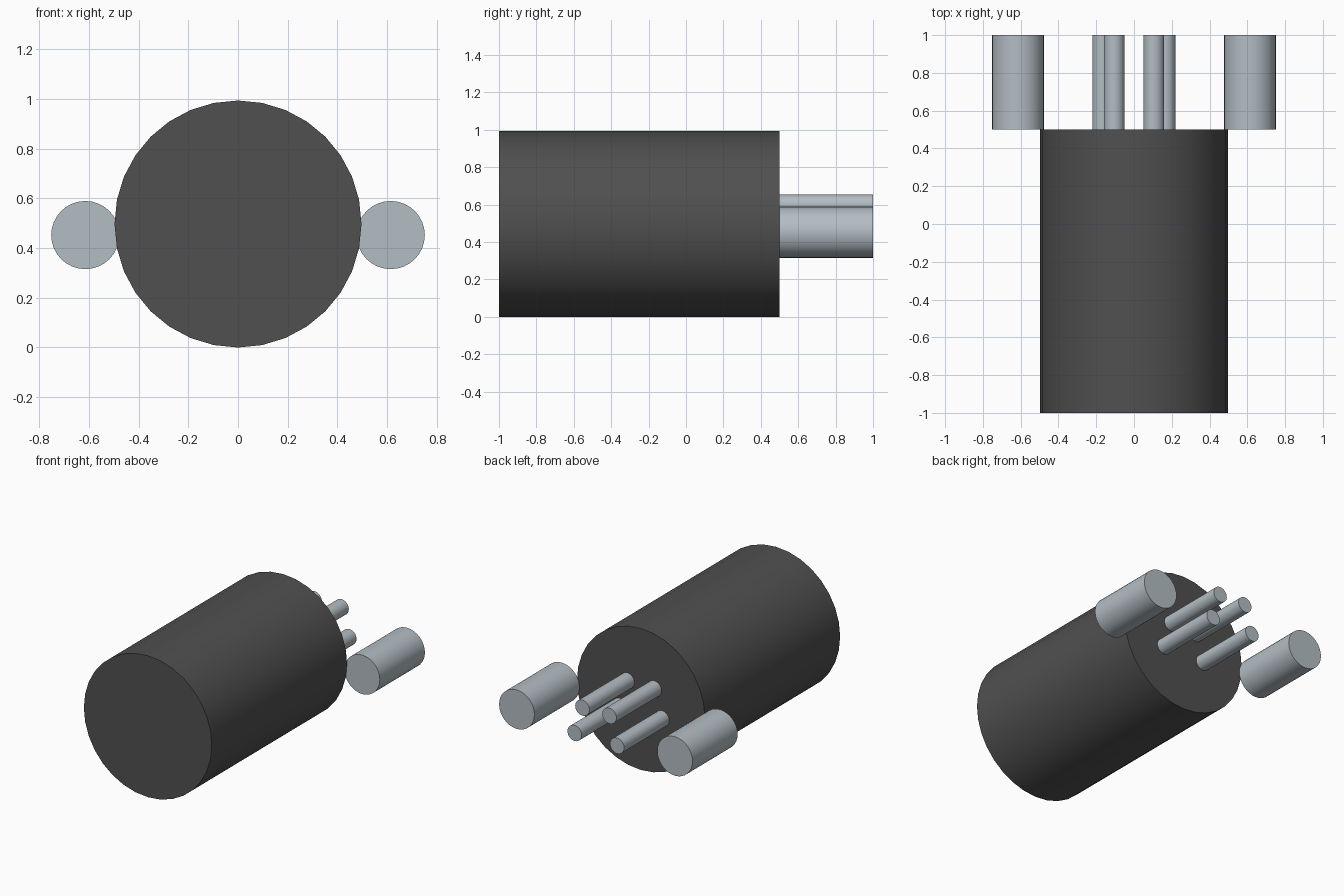
import bpy, math

cube = bpy.data.objects.get("Cube")
if cube:
    bpy.data.objects.remove(cube, do_unlink=True)


def make_material(name, rgb):
    mat = bpy.data.materials.new(name)
    mat.use_nodes = True
    color = (*rgb, 1.0)
    mat.diffuse_color = color
    mat.node_tree.nodes["Principled BSDF"].inputs["Base Color"].default_value = color
    return mat


dark_gray = make_material("dark gray", (0.08, 0.08, 0.08))
steel = make_material("steel", (0.45, 0.51, 0.55))


def rod(name, x, z, radius, y0, y1, mat):
    """Smooth 32-sided cylinder lying along y."""
    bpy.ops.mesh.primitive_cylinder_add(
        vertices=32, radius=radius, depth=y1 - y0,
        location=(x, (y0 + y1) / 2, z), rotation=(math.pi / 2, 0, 0))
    obj = bpy.context.object
    obj.name = name
    obj.data.materials.append(mat)
    bpy.ops.object.shade_smooth_by_angle(angle=math.radians(30))
    return obj


# Main housing
rod("housing", 0, 0.4965, 0.4965, -1.0, 0.5, dark_gray)

# Mirrored rods at the back: large side posts and four thin contact pins
for side, s in (("left", 1), ("right", -1)):
    rod(f"{side}_side_post", s * 0.614, 0.452, 0.137, 0.5, 1.0, steel)
    rod(f"{side}_upper_pin", s * 0.105, 0.599, 0.055, 0.5, 1.0, steel)
    rod(f"{side}_lower_pin", s * 0.165, 0.405, 0.055, 0.5, 1.0, steel)
